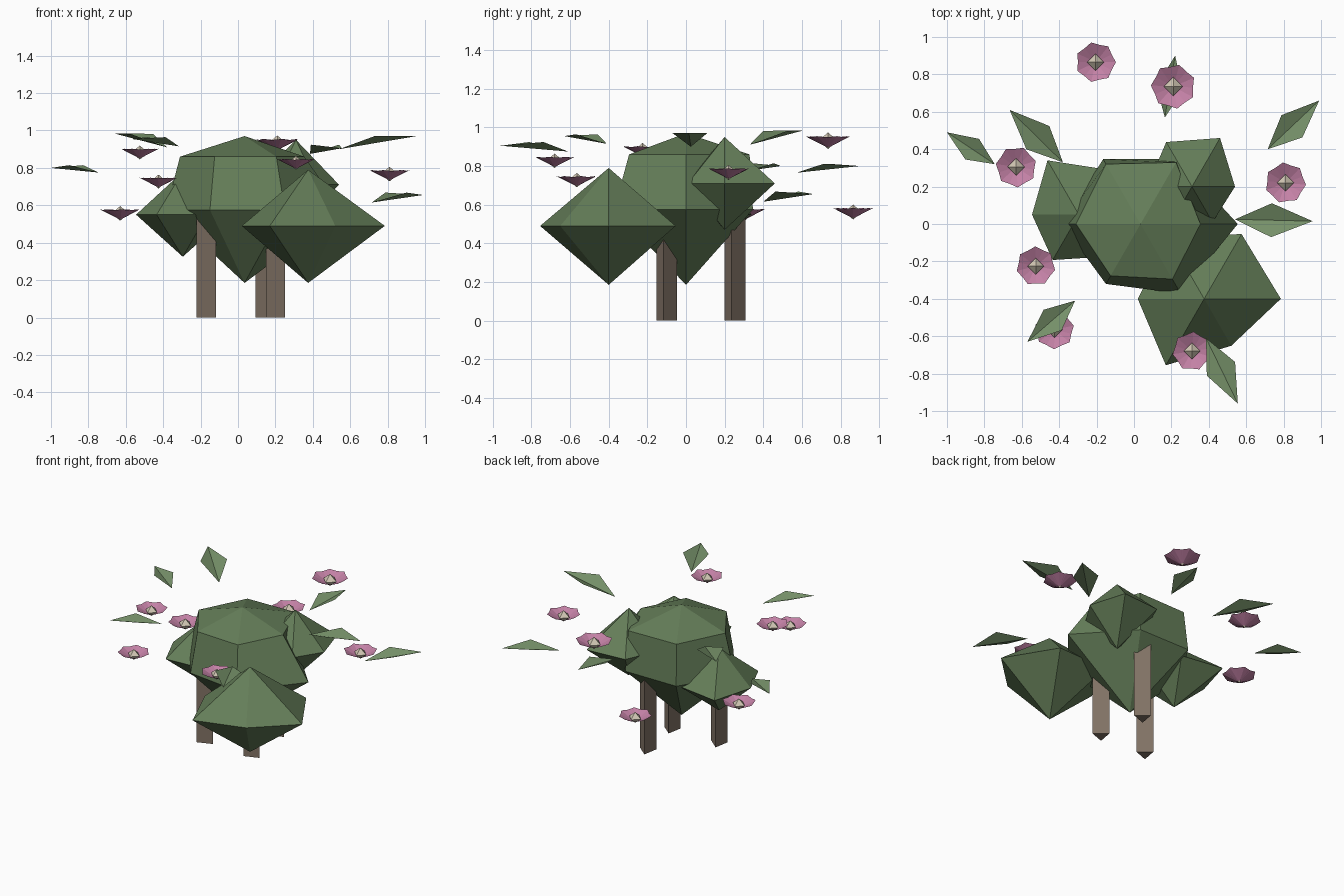
import bpy
from math import sin, cos, pi, radians
from mathutils import Vector

if "Cube" in bpy.data.objects:
    bpy.data.objects.remove(bpy.data.objects["Cube"])


def material(name, rgb):
    m = bpy.data.materials.new(name)
    m.diffuse_color = (*rgb, 1)
    m.use_nodes = True
    m.node_tree.nodes["Principled BSDF"].inputs["Base Color"].default_value = m.diffuse_color
    return m


BARK = material("bark", (0.22, 0.17, 0.13))
FOLIAGE = material("foliage", (0.13, 0.21, 0.10))
LEAF = material("leaf", (0.18, 0.28, 0.14))
PETAL = material("petal", (0.55, 0.22, 0.38))
CREAM = material("cream", (0.65, 0.58, 0.46))


def make(name, verts, faces, mats, indices=None):
    me = bpy.data.meshes.new(name)
    me.from_pydata([tuple(v) for v in verts], [], faces)
    for m in mats:
        me.materials.append(m)
    if indices:
        me.polygons.foreach_set("material_index", indices)
    me.update()
    ob = bpy.data.objects.new(name, me)
    bpy.context.collection.objects.link(ob)
    return ob


# three-sided stems
for i, (x, y) in enumerate([(-0.18, -0.105), (0.19, -0.105), (0.135, 0.247)]):
    bpy.ops.mesh.primitive_cylinder_add(vertices=3, radius=0.0635, depth=0.7,
                                        location=(x, y, 0.35),
                                        rotation=(0, 0, radians(20)))
    ob = bpy.context.object
    ob.name = f"stem_{i + 1}"
    ob.data.materials.append(BARK)


# six-sided foliage clumps: each ring is (z, radii at 0, 60, ... degrees)
def clump(name, x, y, top, bottom, rings):
    verts = [(x, y, top)]
    for z, radii in rings:
        verts += [(x + r * cos(k * pi / 3), y + r * sin(k * pi / 3), z)
                  for k, r in enumerate(radii)]
    verts.append((x, y, bottom))
    last = len(verts) - 1
    faces = []
    for k in range(6):
        n = (k + 1) % 6
        faces.append((0, 1 + k, 1 + n))
        for j in range(len(rings) - 1):
            a = 1 + 6 * j
            faces.append((a + k, a + 6 + k, a + 6 + n, a + n))
        faces.append((last, last - 6 + n, last - 6 + k))
    make(name, verts, faces, [FOLIAGE])


clump("main_foliage", 0.035, 0, 0.97, 0.185,
      [(0.86, (0.32, 0.38, 0.37, 0.345, 0.32, 0.34)),
       (0.575, (0.52, 0.40, 0.40, 0.42, 0.37, 0.43))])
clump("front_foliage", 0.375, -0.40, 0.79, 0.185,
      [(0.49, (0.41, 0.40, 0.38, 0.355, 0.41, 0.29))])
clump("left_foliage", -0.295, 0.05, 0.78, 0.325,
      [(0.55, (0.25, 0.28, 0.335, 0.25, 0.28, 0.26))])
clump("back_foliage", 0.31, 0.20, 0.95, 0.47,
      [(0.71, (0.23, 0.30, 0.275, 0.24, 0.24, 0.22))])


# folded leaves: base, tip
def leaf(name, base, tip):
    b, t = Vector(base), Vector(tip)
    d = t - b
    side = Vector((-d.y, d.x, 0)).normalized() * d.length * 0.215
    mid = b.lerp(t, 0.47) + Vector((0, 0, d.length * 0.09))
    make(name, [b, mid - side, t, mid + side], [(0, 1, 2), (0, 2, 3)], [LEAF])


leaves = [((-0.745, 0.32, 0.775), (-1.0, 0.49, 0.80)),
          ((-0.38, 0.33, 0.91), (-0.665, 0.61, 0.985)),
          ((0.165, 0.57, 0.765), (0.22, 0.90, 0.80)),
          ((0.715, 0.40, 0.615), (0.99, 0.66, 0.655)),
          ((0.54, 0.025, 0.90), (0.955, 0.015, 0.97)),
          ((0.385, -0.61, 0.875), (0.555, -0.96, 0.905)),
          ((-0.315, -0.41, 0.915), (-0.57, -0.63, 0.955))]
for i, (b, t) in enumerate(leaves):
    leaf(f"leaf_{i + 1}", b, t)


# flowers: seven upturned petals around a pointed centre
def flower(name, x, y, z, r, turn):
    o = Vector((x, y, z - 0.38 * r))
    verts, faces, idx = [], [], []
    n = 7

    def polar(a, rad, h):
        return o + r * Vector((rad * cos(a), rad * sin(a), h))

    for k in range(n):
        a = turn + 2 * pi * k / n
        s = len(verts)
        verts += [o, polar(a - 0.52, 0.88, 0.45), polar(a, 1.0, 0.50),
                  polar(a + 0.52, 0.88, 0.45)]
        faces += [(s, s + 1, s + 2), (s, s + 2, s + 3)]
        idx += [0, 0]
    s = len(verts)
    verts += [polar(k * pi / 2, 0.42, 0.30) for k in range(4)]
    verts += [polar(0, 0, 0.66), polar(0, 0, -0.05)]
    for k in range(4):
        m = (k + 1) % 4
        faces += [(s + k, s + m, s + 4), (s + m, s + k, s + 5)]
        idx += [1, 1]
    make(name, verts, faces, [PETAL, CREAM], idx)


flowers = [(-0.205, 0.865, 0.57, 0.108), (0.21, 0.735, 0.94, 0.12),
           (0.81, 0.22, 0.775, 0.11), (-0.63, 0.305, 0.565, 0.11),
           (-0.525, -0.225, 0.89, 0.105), (-0.425, -0.565, 0.735, 0.105),
           (0.31, -0.68, 0.835, 0.105)]
for i, (x, y, z, r) in enumerate(flowers):
    flower(f"flower_{i + 1}", x, y, z, r, 0.4 * i)
